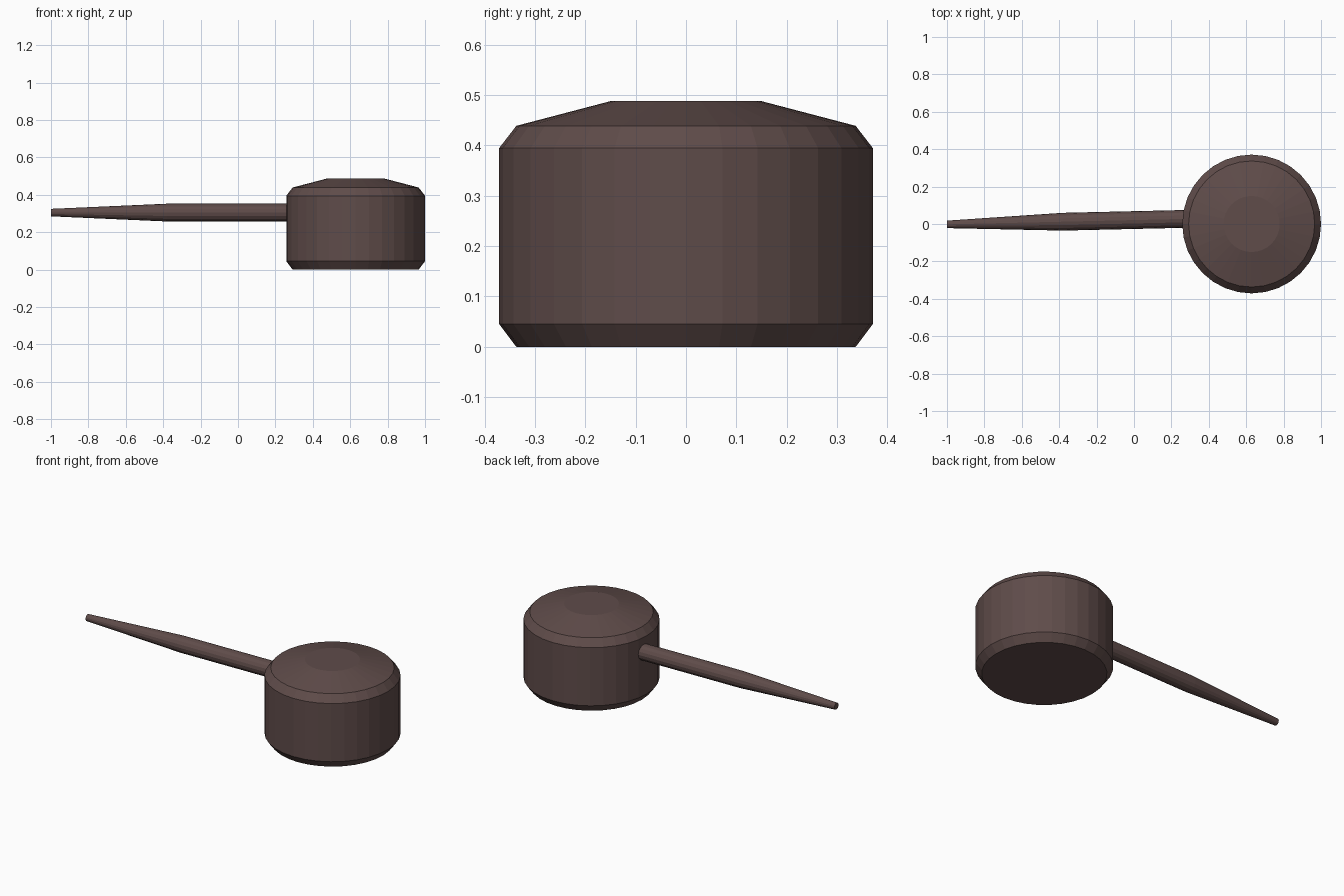
import bpy, bmesh, math
from mathutils import Vector

if "Cube" in bpy.data.objects:
    bpy.data.objects.remove(bpy.data.objects["Cube"])

mat = bpy.data.materials.new("dark_brown")
mat.diffuse_color = (0.115, 0.072, 0.068, 1)
mat.use_nodes = True
mat.node_tree.nodes["Principled BSDF"].inputs["Base Color"].default_value = mat.diffuse_color


def lathe(name, origin, axis, rings, sides):
    """Closed solid of revolution: rings are (distance along axis, radius)."""
    bm = bmesh.new()
    rot = Vector(axis).to_track_quat('Z', 'Y')
    loops = []
    for d, r in rings:
        loops.append([bm.verts.new(Vector(origin) + rot @ Vector(
            (r * math.cos(2 * math.pi * i / sides), r * math.sin(2 * math.pi * i / sides), d)))
            for i in range(sides)])
    for a, b in zip(loops, loops[1:]):
        for i in range(sides):
            j = (i + 1) % sides
            bm.faces.new((a[i], a[j], b[j], b[i]))
    bm.faces.new(loops[0][::-1])
    bm.faces.new(loops[-1])
    me = bpy.data.meshes.new(name)
    bm.to_mesh(me)
    bm.free()
    me.materials.append(mat)
    ob = bpy.data.objects.new(name, me)
    bpy.context.collection.objects.link(ob)
    return ob


# Drum-shaped bowl with chamfered rims and a shallow domed lid
lathe("bowl", (0.629, 0, 0), (0, 0, 1),
      [(0, 0.337), (0.045, 0.371), (0.395, 0.371), (0.439, 0.337), (0.488, 0.15)], 32)

# Tapered stem, slightly angled into the bowl
lathe("stem", (-1, -0.002, 0.305), (1, 0.023, 0),
      [(0, 0.02), (0.62, 0.0475), (1.30, 0.0475)], 16)
